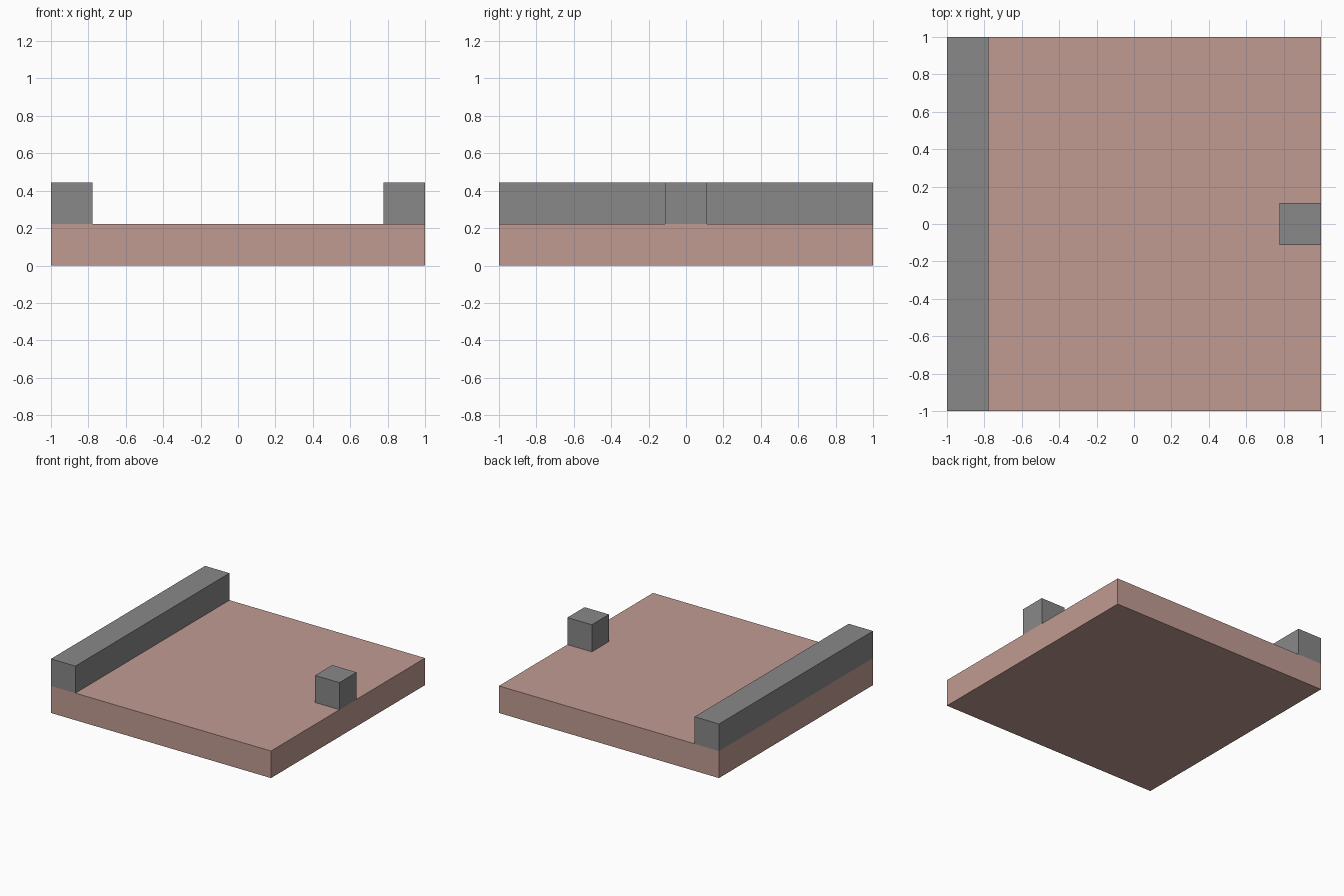
import bpy

# Remove the default cube
default = bpy.data.objects.get("Cube")
if default:
    bpy.data.objects.remove(default, do_unlink=True)

UNIT = 2 / 9  # the model is nine units across


def make_material(name, rgb):
    mat = bpy.data.materials.new(name)
    mat.use_nodes = True
    color = (*rgb, 1)
    mat.diffuse_color = color
    for node in mat.node_tree.nodes:
        if node.type == 'BSDF_PRINCIPLED':
            node.inputs["Base Color"].default_value = color
    return mat


def box(name, center, size, mat):
    """Add a box with its centre and size given in units."""
    bpy.ops.mesh.primitive_cube_add(size=1, location=[c * UNIT for c in center])
    obj = bpy.context.object
    obj.name = name
    obj.scale = [s * UNIT for s in size]
    bpy.ops.object.transform_apply(location=False, rotation=False, scale=True)
    obj.data.materials.append(mat)
    return obj


pink = make_material("dusty_pink", (0.53, 0.33, 0.29))
gray = make_material("mid_gray", (0.246, 0.246, 0.246))

# Square floor slab
box("floor_slab", (0, 0, 0.5), (9, 9, 1), pink)

# Long wall along the right edge
box("side_wall", (-4, 0, 1.5), (1, 9, 1), gray)

# Single block in the middle of the left edge
box("edge_block", (4, 0, 1.5), (1, 1, 1), gray)
